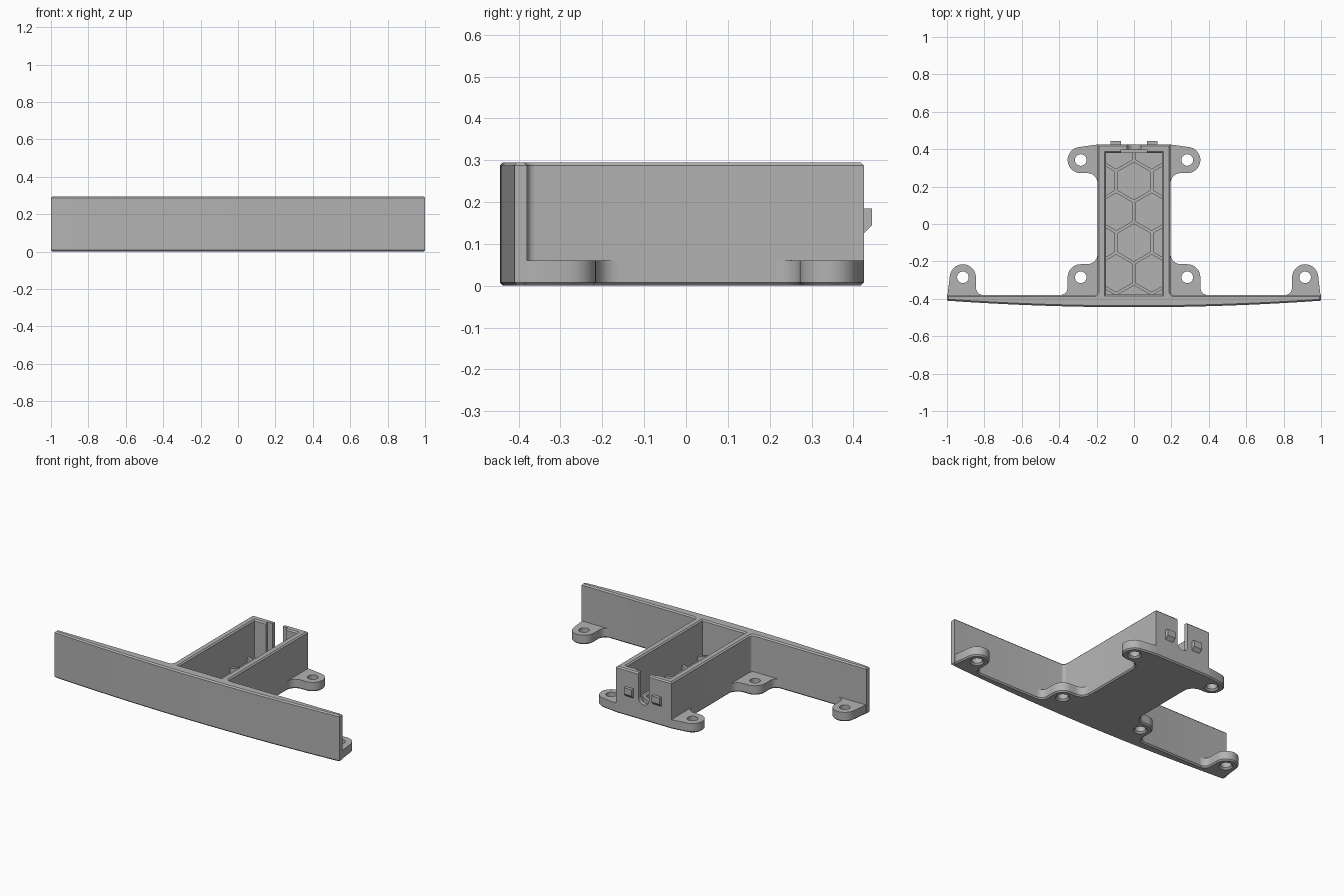
import bpy, bmesh, math

cube = bpy.data.objects.get("Cube")
if cube:
    bpy.data.objects.remove(cube, do_unlink=True)

grey = bpy.data.materials.new("plain grey")
grey.use_nodes = True
COLOR = (0.45, 0.45, 0.45, 1)
grey.diffuse_color = COLOR
grey.node_tree.nodes["Principled BSDF"].inputs["Base Color"].default_value = COLOR

H = 0.295      # full height
LUG = 0.06     # lug and floor height
CH = 0.008     # chamfer


def arc(cx, cy, r, a0, a1, n=8):
    angles = [math.radians(a0 + (a1 - a0) * i / n) for i in range(n + 1)]
    return [(cx + r * math.cos(a), cy + r * math.sin(a)) for a in angles]


def rect(x0, x1, y0, y1):
    return [(x0, y0), (x1, y0), (x1, y1), (x0, y1)]


def prism(name, pts, lo, hi, axis="z", bottom=0, top=0, flare=0):
    """Extrude an outline along an axis, with optional chamfered ends."""
    place = {"z": lambda a, b, t: (a, b, t),
             "y": lambda a, b, t: (a, t, b),
             "x": lambda a, b, t: (t, a, b)}[axis]
    bm = bmesh.new()
    ma = sum(p[0] for p in pts) / len(pts)
    mb = sum(p[1] for p in pts) / len(pts)
    low = [bm.verts.new(place(a, b, lo)) for a, b in pts]
    high = [bm.verts.new(place(a + math.copysign(flare, a - ma),
                               b + math.copysign(flare, b - mb), hi)) for a, b in pts]
    f_low, f_high = bm.faces.new(low[::-1]), bm.faces.new(high)
    n = len(pts)
    for i in range(n):
        j = (i + 1) % n
        bm.faces.new((low[i], low[j], high[j], high[i]))
    bmesh.ops.recalc_face_normals(bm, faces=bm.faces[:])
    edges = (list(f_low.edges) if bottom else []) + (list(f_high.edges) if top else [])
    if edges:
        bmesh.ops.bevel(bm, geom=edges, offset=CH, segments=1, affect="EDGES")
        bmesh.ops.recalc_face_normals(bm, faces=bm.faces[:])
    mesh = bpy.data.meshes.new(name)
    bm.to_mesh(mesh)
    bm.free()
    mesh.materials.append(grey)
    obj = bpy.data.objects.new(name, mesh)
    bpy.context.collection.objects.link(obj)
    return obj


def cut(obj, cutters):
    """Subtract each cutter and remove it."""
    bpy.context.view_layer.objects.active = obj
    for c in cutters:
        c.hide_render = True
        mod = obj.modifiers.new("cut", "BOOLEAN")
        mod.operation, mod.solver, mod.object = "DIFFERENCE", "EXACT", c
        bpy.ops.object.modifier_apply(modifier=mod.name)
        bpy.data.objects.remove(c, do_unlink=True)


parts = []

# Body: bowed front panel and box walls in one T-shaped outline
N = 24
bow = [(-1 + 2 * i / N, -0.41 - 0.035 * (1 - (-1 + 2 * i / N) ** 2)) for i in range(N + 1)]
right = [(1, -0.38)] + arc(0.215, -0.36, 0.02, 270, 180, 4) + [(0.195, 0.425)]
left = [(-x, y) for x, y in reversed(right)]
body = prism("body", bow + right + left, 0, H, bottom=1, top=1)

# Cavity with a chamfered rim, cable slot and recess behind the slot
cavity = rect(-0.15, 0.15, -0.378, 0.38)
slot = [(-0.037, 0.4)] + arc(0, 0.137, 0.037, 180, 360, 10) + [(0.037, 0.4)]
cut(body, [
    prism("cavity_cutter", cavity, 0.05, 0.4),
    prism("rim_cutter", cavity, H - CH, H + CH, flare=2 * CH),
    prism("slot_cutter", slot, 0.36, 0.5, axis="y"),
    prism("recess_cutter", rect(-0.07, 0.07, 0.36, 0.397), LUG, 0.4),
])
parts.append(body)

# Honeycomb ribs on the floor
ribs = prism("floor_honeycomb", rect(-0.152, 0.152, -0.38, 0.382), 0.045, 0.08)
PITCH = 0.19
hexes = []
for row in range(-1, 5):
    y = 0.23 - row * PITCH * math.sqrt(3) / 2
    for x in ([0, -PITCH, PITCH] if row % 2 == 0 else [-PITCH / 2, PITCH / 2]):
        hexes.append(prism("hex_cutter", arc(x, y, 0.1, 30, 330, 5), 0.051, 0.2))
cut(ribs, hexes)
parts.append(ribs)

# Mounting lugs: outline on the +x side and hole centre
lugs = {
    "back_lug": ([(0.16, 0.425), (0.195, 0.425)] + arc(0.285, 0.342, 0.07, 80, -90, 14)
                 + arc(0.25, 0.217, 0.055, 90, 180) + [(0.16, 0.217)], (0.285, 0.342)),
    "inner_front_lug": ([(0.16, -0.16)] + arc(0.25, -0.16, 0.055, 180, 270)
                        + arc(0.285, -0.285, 0.07, 90, 0)
                        + arc(0.395, -0.34, 0.04, 180, 270)
                        + [(0.395, -0.405), (0.16, -0.405)], (0.285, -0.285)),
    "outer_front_lug": ([(0.805, -0.405)] + arc(0.805, -0.34, 0.04, 270, 360)
                        + arc(0.915, -0.285, 0.07, 180, 5, 14)
                        + [(0.997, -0.38), (0.99, -0.4)], (0.915, -0.285)),
}
for side, s in (("left", 1), ("right", -1)):
    for name, (outline, (hx, hy)) in lugs.items():
        lug = prism(f"{side}_{name}", [(s * x, y) for x, y in outline], 0, LUG, bottom=1)
        hole = prism("hole_cutter", arc(s * hx, hy, 0.031, 0, 345, 23), -0.05, 0.1)
        bpy.ops.mesh.primitive_cone_add(vertices=24, radius1=0.051, radius2=0.031,
                                        depth=0.02, location=(s * hx, hy, 0))
        cut(lug, [hole, bpy.context.object])
        parts.append(lug)

    # Wedge-shaped snap catch on the back wall
    catch = [(0.415, 0.125), (0.425, 0.125), (0.445, 0.145), (0.445, 0.185), (0.415, 0.185)]
    x0, x1 = sorted((s * 0.07, s * 0.125))
    parts.append(prism(f"{side}_catch", catch, x0, x1, axis="x"))

bpy.ops.object.select_all(action="DESELECT")
for p in parts:
    p.select_set(True)
bpy.context.view_layer.objects.active = body
bpy.ops.object.shade_smooth_by_angle(angle=math.radians(28))
